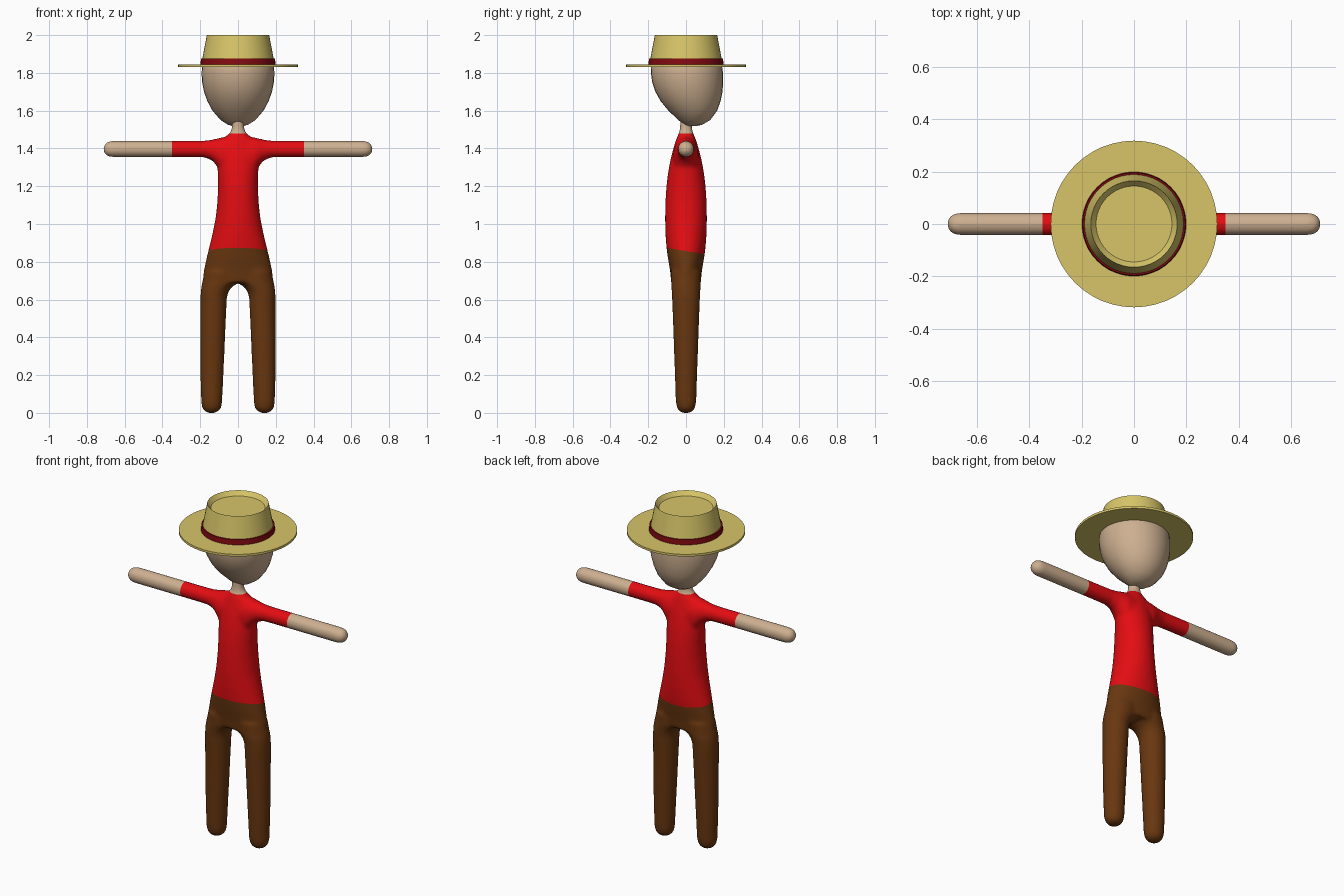
import bpy
import bmesh
from math import cos, sin, pi
from mathutils import Vector

cube = bpy.data.objects.get("Cube")
if cube:
    bpy.data.objects.remove(cube)


def material(name, rgb):
    m = bpy.data.materials.new(name)
    m.use_nodes = True
    m.diffuse_color = (*rgb, 1)
    m.node_tree.nodes["Principled BSDF"].inputs["Base Color"].default_value = (*rgb, 1)
    return m


skin = material("skin", (0.61, 0.43, 0.28))
red = material("red shirt", (0.77, 0.004, 0.006))
brown = material("brown trousers", (0.14, 0.038, 0.005))
straw = material("straw", (0.68, 0.56, 0.14))
maroon = material("maroon band", (0.22, 0.003, 0.005))


def loft(bm, rings, u, v, n=32):
    """Closed tube through rings of (centre, radius along u, radius along v)."""
    u, v = Vector(u), Vector(v)
    loops = []
    for c, ru, rv in rings:
        loops.append([bm.verts.new(Vector(c) + u * ru * cos(2 * pi * i / n)
                                   + v * rv * sin(2 * pi * i / n)) for i in range(n)])
    faces = [bm.faces.new(loops[0][::-1]), bm.faces.new(loops[-1])]
    for a, b in zip(loops, loops[1:]):
        for i in range(n):
            j = (i + 1) % n
            faces.append(bm.faces.new((a[i], a[j], b[j], b[i])))
    bmesh.ops.recalc_face_normals(bm, faces=faces)


def finish(name, bm, mats, angle):
    mesh = bpy.data.meshes.new(name)
    bm.to_mesh(mesh)
    bm.free()
    ob = bpy.data.objects.new(name, mesh)
    bpy.context.collection.objects.link(ob)
    for m in mats:
        mesh.materials.append(m)
    bpy.ops.object.select_all(action='DESELECT')
    ob.select_set(True)
    bpy.context.view_layer.objects.active = ob
    if angle:
        bpy.ops.object.shade_smooth_by_angle(angle=angle)
    return ob


X, Y, Z = (1, 0, 0), (0, 1, 0), (0, 0, 1)

# Body: torso with neck, two arms, two legs, fused into one skin
bm = bmesh.new()
torso = [(0.69, 0.188, 0.078), (0.75, 0.182, 0.084), (0.82, 0.167, 0.096),
         (0.88, 0.152, 0.104), (0.95, 0.135, 0.109), (1.03, 0.119, 0.111),
         (1.12, 0.109, 0.109), (1.2, 0.106, 0.104), (1.28, 0.108, 0.094),
         (1.36, 0.11, 0.078), (1.42, 0.105, 0.061), (1.45, 0.088, 0.051),
         (1.47, 0.056, 0.043), (1.49, 0.038, 0.035), (1.52, 0.032, 0.032),
         (1.56, 0.032, 0.032)]
loft(bm, [((0, 0, z), rx, ry) for z, rx, ry in torso], X, Y)

# Arm stations: distance out, underside, top, half depth
arm = [(0.04, 1.24, 1.465, 0.07), (0.09, 1.27, 1.458, 0.066),
       (0.115, 1.312, 1.452, 0.058), (0.14, 1.338, 1.446, 0.049),
       (0.18, 1.353, 1.441, 0.044), (0.25, 1.354, 1.44, 0.043),
       (0.67, 1.354, 1.44, 0.043), (0.69, 1.359, 1.435, 0.038),
       (0.703, 1.369, 1.425, 0.028), (0.711, 1.382, 1.412, 0.015)]
# Leg stations: height, inner edge, outer edge, half depth
leg = [(0.0, 0.122, 0.158, 0.018), (0.008, 0.105, 0.175, 0.035),
       (0.025, 0.09, 0.189, 0.047), (0.055, 0.084, 0.195, 0.054),
       (0.2, 0.077, 0.199, 0.059), (0.45, 0.066, 0.2, 0.068),
       (0.61, 0.059, 0.199, 0.074), (0.645, 0.049, 0.197, 0.076),
       (0.67, 0.028, 0.194, 0.078), (0.685, 0.002, 0.191, 0.079),
       (0.75, 0.0, 0.176, 0.08)]
for s in (1, -1):
    loft(bm, [((s * x, 0, (a + b) / 2), ry, (b - a) / 2) for x, a, b, ry in arm], Y, Z)
    loft(bm, [((s * (a + b) / 2, 0, z), (b - a) / 2, ry) for z, a, b, ry in leg], X, Y)

body = finish("body", bm, [red, skin, brown], None)
remesh = body.modifiers.new("fuse", 'REMESH')
remesh.mode = 'VOXEL'
remesh.voxel_size = 0.009
smooth = body.modifiers.new("soften", 'SMOOTH')
smooth.factor = 0.5
smooth.iterations = 8
for name in ("fuse", "soften"):
    bpy.ops.object.modifier_apply(modifier=name)

# Clothing edges: cut the body at cuffs, collar and waist, then colour by region
WAIST, SLOPE, COLLAR, CUFF = 0.857, 0.16, 1.478, 0.35
bm = bmesh.new()
bm.from_mesh(body.data)
for point, normal in (((CUFF, 0, 0), X), ((-CUFF, 0, 0), X),
                      ((0, 0, COLLAR), Z), ((0, 0, WAIST), (0, SLOPE, 1))):
    bmesh.ops.bisect_plane(bm, geom=bm.verts[:] + bm.edges[:] + bm.faces[:],
                           plane_co=point, plane_no=normal)
for f in bm.faces:
    c = f.calc_center_median()
    if c.z + SLOPE * c.y < WAIST:
        f.material_index = 2
    elif abs(c.x) > CUFF or c.z > COLLAR:
        f.material_index = 1
    else:
        f.material_index = 0
bm.to_mesh(body.data)
bm.free()
bpy.ops.object.shade_smooth_by_angle(angle=1.2)

# Head: egg shape with a sloping face; height, front, back, half width
bm = bmesh.new()
head = [(1.518, 0.005, 0.05, 0.025), (1.525, -0.01, 0.085, 0.052),
        (1.55, -0.04, 0.128, 0.092), (1.6, -0.093, 0.165, 0.135),
        (1.65, -0.134, 0.183, 0.162), (1.7, -0.162, 0.193, 0.18),
        (1.75, -0.179, 0.197, 0.19), (1.8, -0.186, 0.196, 0.193),
        (1.84, -0.184, 0.19, 0.189), (1.88, -0.165, 0.17, 0.168),
        (1.92, -0.12, 0.12, 0.12)]
loft(bm, [((0, (a + b) / 2, z), rx, (b - a) / 2) for z, a, b, rx in head], X, Y)
finish("head", bm, [skin], 0.9)


# Hat: brim, tapered crown with a sunken top, and ribbon band
def turned(name, profile, mat):
    bm = bmesh.new()
    loft(bm, [((0, 0, z), r, r) for r, z in profile], X, Y, 48)
    finish(name, bm, [mat], 0.5)


turned("hat_brim", [(0.318, 1.832), (0.318, 1.845)], straw)
turned("hat_crown", [(0.195, 1.843), (0.165, 2.0), (0.145, 1.975)], straw)
turned("hat_band", [(0.199, 1.844), (0.196, 1.875)], maroon)
